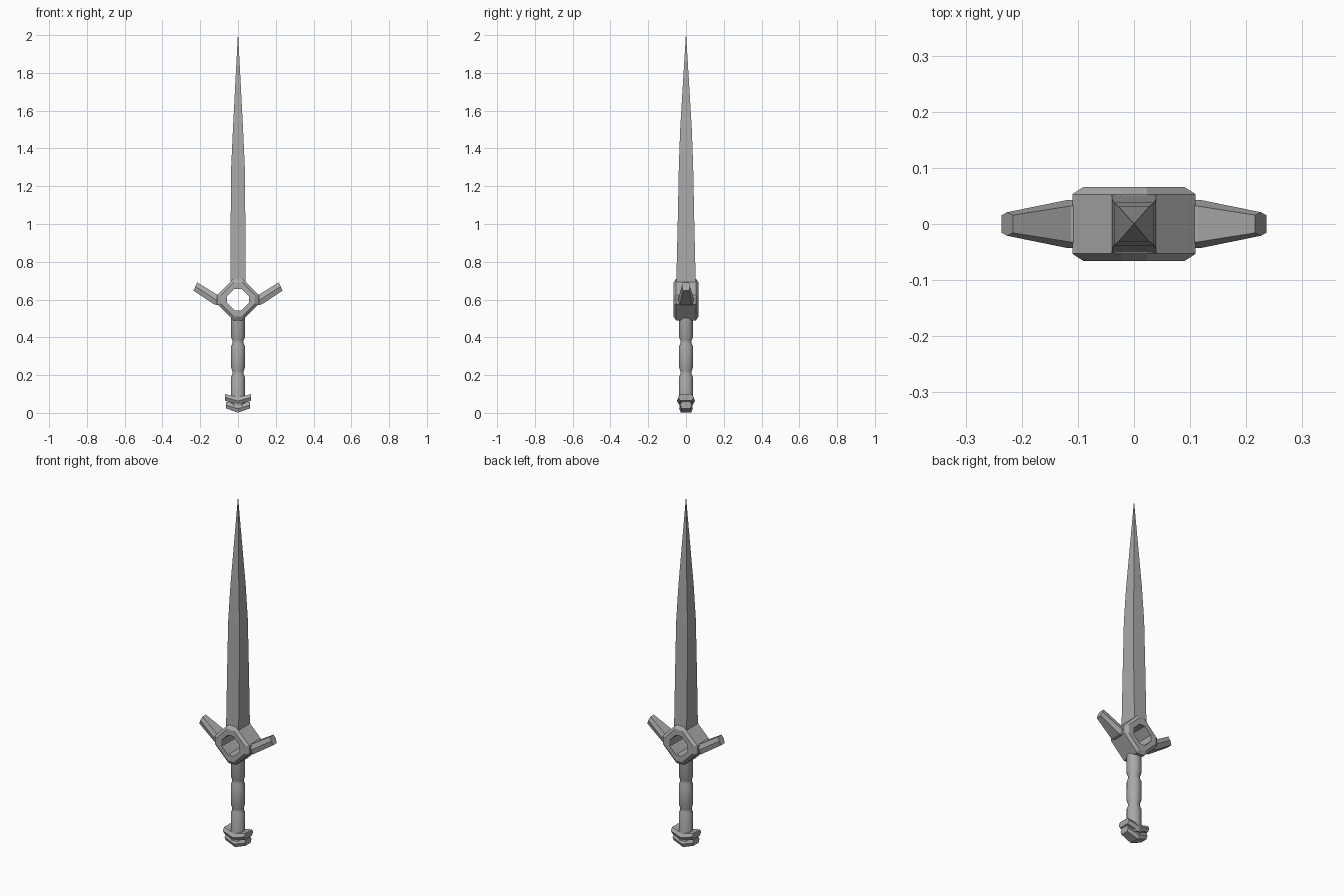
import bpy, bmesh, math
from mathutils import Vector

if "Cube" in bpy.data.objects:
    bpy.data.objects.remove(bpy.data.objects["Cube"])

metal = bpy.data.materials.new("grey_metal")
metal.use_nodes = True
grey = (0.4, 0.4, 0.4, 1)
metal.diffuse_color = grey
metal.node_tree.nodes["Principled BSDF"].inputs["Base Color"].default_value = grey


def loft(name, rings, closed=False, smooth=False):
    """Skin a row of equal-sized point loops; cap the ends or join them."""
    bm = bmesh.new()
    loops = [[bm.verts.new(p) for p in ring] for ring in rings]
    pairs = list(zip(loops, loops[1:]))
    if closed:
        pairs.append((loops[-1], loops[0]))
    else:
        bm.faces.new(loops[0])
        bm.faces.new(loops[-1])
    for a, b in pairs:
        for i in range(len(a)):
            j = (i + 1) % len(a)
            bm.faces.new((a[i], a[j], b[j], b[i]))
    bmesh.ops.recalc_face_normals(bm, faces=bm.faces)
    mesh = bpy.data.meshes.new(name)
    bm.to_mesh(mesh)
    bm.free()
    mesh.materials.append(metal)
    obj = bpy.data.objects.new(name, mesh)
    bpy.context.collection.objects.link(obj)
    if smooth:
        bpy.ops.object.select_all(action='DESELECT')
        obj.select_set(True)
        bpy.context.view_layer.objects.active = obj
        bpy.ops.object.shade_smooth_by_angle(angle=math.radians(35))
    return obj


def rect(z, hx, hy):
    return [(-hx, -hy, z), (hx, -hy, z), (hx, hy, z), (-hx, hy, z)]


def hexagon(x, z, hy, hz, flat=0.7, lean=0.0):
    """Six-sided section across x, with flat top and bottom."""
    pts = [(flat, 1), (1, 0), (flat, -1), (-flat, -1), (-1, 0), (-flat, 1)]
    return [(x - lean * s, y * hy, z + s * hz) for y, s in pts]


def diamond(y, r, cut):
    """Diamond with clipped corners, facing along y."""
    pts = []
    for k in range(4):
        a = k * math.pi / 2
        c, s = round(math.cos(a)), round(math.sin(a))
        for t in (-cut, cut):
            pts.append((r * c - t * s, y, 0.6 + r * s + t * c))
    return pts


# Four-sided blade narrowing to a point
blade = [(0.668, 0.04, 0.052), (1.0, 0.039, 0.044), (1.3, 0.036, 0.038),
         (1.5, 0.027, 0.031), (2.0, 0.0008, 0.0008)]
loft("blade", [rect(*b) for b in blade])

# Open diamond guard with chamfered outer rims
ring = [(-0.066, 0.057, 0.018), (-0.066, 0.09, 0.022), (-0.053, 0.11, 0.024),
        (0.053, 0.11, 0.024), (0.066, 0.09, 0.022), (0.066, 0.057, 0.018)]
loft("guard_ring", [diamond(*r) for r in ring], closed=True)

# Raised, tapering guard arms
for name, side in (("left_guard_arm", 1), ("right_guard_arm", -1)):
    arm = [(0.09, 0.598, 0.043, 0.027, 0.0), (0.118, 0.6, 0.043, 0.027, 0.006),
           (0.226, 0.669, 0.021, 0.022, 0.01)]
    loft(name, [hexagon(side * x, z, hy, hz, 0.75, side * lean)
                for x, z, hy, hz, lean in arm])

# Round grip with two waists
grip = [(0.04, 0.038), (0.19, 0.038), (0.205, 0.031), (0.22, 0.031), (0.24, 0.038),
        (0.35, 0.038), (0.37, 0.031), (0.385, 0.031), (0.40, 0.038), (0.53, 0.038)]
sides = 12
turn = [2 * math.pi * (i + 0.5) / sides for i in range(sides)]
loft("grip", [[(r * math.cos(a), r * math.sin(a), z) for a in turn] for z, r in grip],
     smooth=True)

# Two stacked chevron plates form the pommel
for name, end, mid, hx, hy, hz in (("upper_pommel", 0.082, 0.063, 0.068, 0.048, 0.02),
                                   ("lower_pommel", 0.042, 0.022, 0.064, 0.036, 0.021)):
    loft(name, [hexagon(-hx, end, hy * 0.85, hz * 0.85, 0.75),
                hexagon(0, mid, hy, hz, 0.75),
                hexagon(hx, end, hy * 0.85, hz * 0.85, 0.75)])
